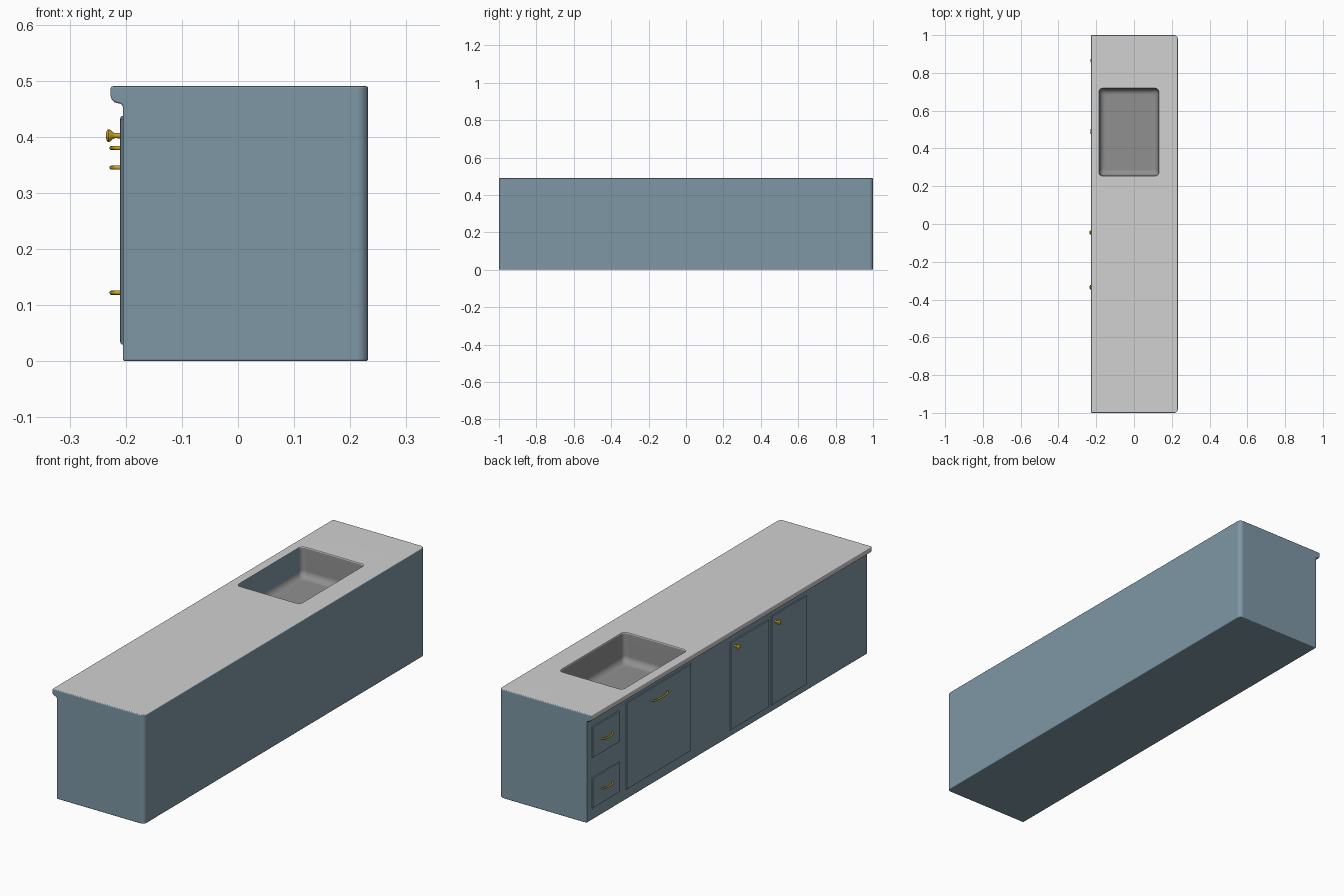
import bpy, bmesh, math
from mathutils import Vector

if "Cube" in bpy.data.objects:
    bpy.data.objects.remove(bpy.data.objects["Cube"])


def material(name, rgb):
    m = bpy.data.materials.new(name)
    m.diffuse_color = (*rgb, 1)
    m.use_nodes = True
    m.node_tree.nodes["Principled BSDF"].inputs["Base Color"].default_value = m.diffuse_color
    return m


BLUE = material("cabinet blue", (0.21, 0.31, 0.38))
GREY = material("counter light grey", (0.64, 0.64, 0.64))
DARK = material("sink grey", (0.28, 0.28, 0.28))
GOLD = material("handle gold", (0.62, 0.38, 0.02))


def to_object(name, bm, *mats):
    bmesh.ops.recalc_face_normals(bm, faces=bm.faces[:])
    me = bpy.data.meshes.new(name)
    bm.to_mesh(me)
    bm.free()
    for m in mats:
        me.materials.append(m)
    ob = bpy.data.objects.new(name, me)
    bpy.context.collection.objects.link(ob)
    return ob


def smooth(ob, deg=35, weighted=True):
    ob.data.shade_smooth()
    ob.data.set_sharp_from_angle(angle=math.radians(deg))
    if weighted:
        ob.modifiers.new("normals", "WEIGHTED_NORMAL").keep_sharp = True


def bake(ob):
    dg = bpy.context.evaluated_depsgraph_get()
    me = bpy.data.meshes.new_from_object(ob.evaluated_get(dg))
    ob.modifiers.clear()
    ob.data = me


def loft(bm, rings):
    loops = [[bm.verts.new(p) for p in r] for r in rings]
    for a, b in zip(loops, loops[1:]):
        for i in range(len(a)):
            j = (i + 1) % len(a)
            bm.faces.new((a[i], a[j], b[j], b[i]))
    bm.faces.new(loops[0])
    bm.faces.new(loops[-1])


def rounded_rect(x0, x1, y0, y1, r, z, n=5):
    pts = []
    for k, (cx, cy) in enumerate([(x1 - r, y1 - r), (x0 + r, y1 - r),
                                  (x0 + r, y0 + r), (x1 - r, y0 + r)]):
        for i in range(n + 1):
            a = math.pi / 2 * (k + i / n)
            pts.append((cx + r * math.cos(a), cy + r * math.sin(a), z))
    return pts


# Cabinet body: side profile with counter lip, extruded along y
profile = [(-0.205, 0), (0.232, 0), (0.232, 0.49), (-0.227, 0.49), (-0.227, 0.472),
           (-0.225, 0.466), (-0.221, 0.462), (-0.216, 0.460), (-0.210, 0.459),
           (-0.207, 0.457), (-0.205, 0.453)]
bm = bmesh.new()
loft(bm, [[(x, y, z) for x, z in profile] for y in (-1, 1)])
back = [e for e in bm.edges if all(v.co.x > 0.23 for v in e.verts)
        and abs(e.verts[0].co.z - e.verts[1].co.z) > 0.1]
bmesh.ops.bevel(bm, geom=back, offset=0.02, segments=5, profile=0.5, affect='EDGES')
body = to_object("cabinet_body", bm)
bev = body.modifiers.new("soft edges", "BEVEL")
bev.width, bev.segments, bev.limit_method = 0.004, 3, 'ANGLE'
bev.angle_limit = math.radians(50)
bake(body)

# Sink basin cut from the counter, with eased rim and rounded floor
levels = [(-0.006, 0.52), (-0.006, 0.4901), (-0.002, 0.4885), (0, 0.484), (0.002, 0.385)]
levels += [(0.002 + 0.03 * (1 - math.cos(t)), 0.385 - 0.03 * math.sin(t))
           for t in (math.radians(18 * k) for k in range(1, 6))]
bm = bmesh.new()
loft(bm, [rounded_rect(-0.184 + d, 0.13 - d, 0.255 + d, 0.717 - d, 0.02, z) for d, z in levels])
cutter = to_object("sink_cutter", bm)
cutter.hide_render = True
cut = body.modifiers.new("sink", "BOOLEAN")
cut.operation, cut.solver, cut.object = 'DIFFERENCE', 'EXACT', cutter
bake(body)
bpy.data.objects.remove(cutter)

# Colours: grey counter top and lip, darker basin, blue elsewhere
me = body.data
me.materials.clear()
for m in (BLUE, GREY, DARK):
    me.materials.append(m)
for f in me.polygons:
    c, n = f.center, f.normal
    in_sink = -0.2 < c.x < 0.15 and 0.24 < c.y < 0.73 and 0.3 < c.z < 0.4895
    if in_sink:
        f.material_index = 0 if n.x > 0.9 else (1 if c.z > 0.485 else 2)
    elif n.z > 0.9 and c.z > 0.48:
        f.material_index = 1
    elif c.x < -0.206 and c.z > 0.454 and abs(n.y) < 0.5:
        f.material_index = 1
    else:
        f.material_index = 0
smooth(body)


# Raised drawer and door fronts
def front_panel(name, y0, y1, z0, z1):
    bm = bmesh.new()
    rings = []
    for x, d in ((-0.200, 0), (-0.207, 0), (-0.2095, 0.002), (-0.210, 0.005)):
        rings.append([(x, y0 + d, z0 + d), (x, y1 - d, z0 + d),
                      (x, y1 - d, z1 - d), (x, y0 + d, z1 - d)])
    loft(bm, rings)
    smooth(to_object(name, bm, BLUE))


front_panel("upper_drawer", 0.77, 0.963, 0.28, 0.42)
front_panel("lower_drawer", 0.77, 0.963, 0.053, 0.19)
front_panel("wide_door", 0.26, 0.72, 0.045, 0.437)
front_panel("middle_door", -0.29, -0.02, 0.03, 0.425)
front_panel("far_door", -0.56, -0.312, 0.03, 0.432)


# Arched bar handles
def handle(name, y, z, half):
    n, sides, r = 12, 8, 0.0038
    path = [Vector((-0.207 - 0.0185 * math.sin(math.pi * i / n) ** 0.6,
                    y - half * math.cos(math.pi * i / n), z)) for i in range(n + 1)]
    rings = []
    for i, p in enumerate(path):
        t = (path[min(i + 1, n)] - path[max(i - 1, 0)]).normalized()
        side = t.cross(Vector((0, 0, 1)))
        rings.append([p + side * r * math.cos(2 * math.pi * k / sides)
                      + Vector((0, 0, r * math.sin(2 * math.pi * k / sides)))
                      for k in range(sides)])
    bm = bmesh.new()
    loft(bm, rings)
    smooth(to_object(name, bm, GOLD), 60, False)


handle("upper_drawer_handle", 0.865, 0.345, 0.038)
handle("lower_drawer_handle", 0.865, 0.122, 0.038)
handle("wide_door_handle", 0.49, 0.38, 0.056)


# Turned knobs
def knob(name, y, z):
    prof = [(-0.207, 0.005), (-0.219, 0.0045), (-0.223, 0.006), (-0.227, 0.010),
            (-0.231, 0.0115), (-0.2335, 0.010), (-0.235, 0.005)]
    bm = bmesh.new()
    loft(bm, [[(x, y + r * math.cos(math.pi * k / 8), z + r * math.sin(math.pi * k / 8))
               for k in range(16)] for x, r in prof])
    smooth(to_object(name, bm, GOLD), 45, False)


knob("middle_door_knob", -0.045, 0.402)
knob("far_door_knob", -0.335, 0.402)
